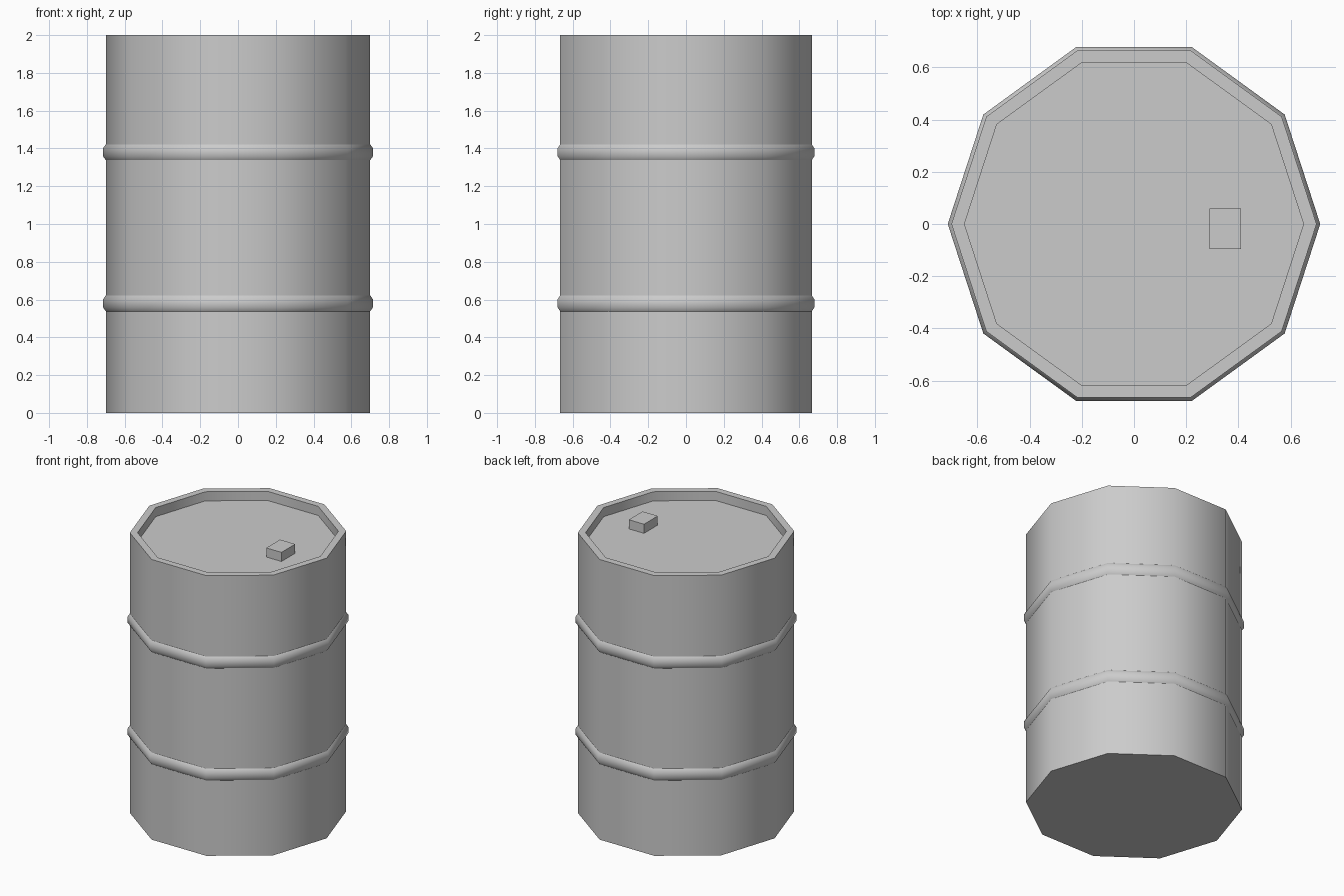
import bpy
import bmesh
from math import cos, sin, pi, radians

SIDES = 10

cube = bpy.data.objects.get("Cube")
if cube:
    bpy.data.objects.remove(cube, do_unlink=True)

# Single painted metal colour
grey = bpy.data.materials.new("grey metal")
grey.use_nodes = True
grey.diffuse_color = (0.6, 0.6, 0.6, 1)
grey.node_tree.nodes["Principled BSDF"].inputs["Base Color"].default_value = (0.6, 0.6, 0.6, 1)


def finish(name, bm):
    bmesh.ops.recalc_face_normals(bm, faces=bm.faces)
    mesh = bpy.data.meshes.new(name)
    bm.to_mesh(mesh)
    bm.free()
    mesh.materials.append(grey)
    obj = bpy.data.objects.new(name, mesh)
    bpy.context.collection.objects.link(obj)
    return obj


def lathe(name, profile, closed=False):
    """Turn (radius, height) points into a ten-sided solid."""
    bm = bmesh.new()
    loops = [[bm.verts.new((r * cos(2 * pi * i / SIDES), r * sin(2 * pi * i / SIDES), z))
              for i in range(SIDES)] for r, z in profile]
    pairs = list(zip(loops, loops[1:]))
    if closed:
        pairs.append((loops[-1], loops[0]))
    else:
        bm.faces.new(loops[0])
        bm.faces.new(loops[-1])
    for a, b in pairs:
        for i in range(SIDES):
            j = (i + 1) % SIDES
            bm.faces.new((a[i], a[j], b[j], b[i]))
    obj = finish(name, bm)
    bpy.ops.object.select_all(action='DESELECT')
    obj.select_set(True)
    bpy.context.view_layer.objects.active = obj
    bpy.ops.object.shade_smooth_by_angle(angle=radians(50))
    return obj


# Drum body with a recessed lid
lathe("drum_body", [(0.70, 0), (0.70, 2), (0.65, 2), (0.65, 1.935)])

# Rolling hoops around the body
for name, z in (("lower_hoop", 0.58), ("upper_hoop", 1.38)):
    lathe(name, [(0.69, z - 0.042), (0.70, z - 0.042), (0.714, z - 0.022),
                 (0.714, z + 0.022), (0.70, z + 0.042), (0.69, z + 0.042)], closed=True)

# Square filler cap on the lid
bm = bmesh.new()
bmesh.ops.create_cube(bm, size=1)
bmesh.ops.scale(bm, verts=bm.verts, vec=(0.12, 0.155, 0.07))
bmesh.ops.translate(bm, verts=bm.verts, vec=(0.35, -0.018, 1.965))
finish("filler_cap", bm)
